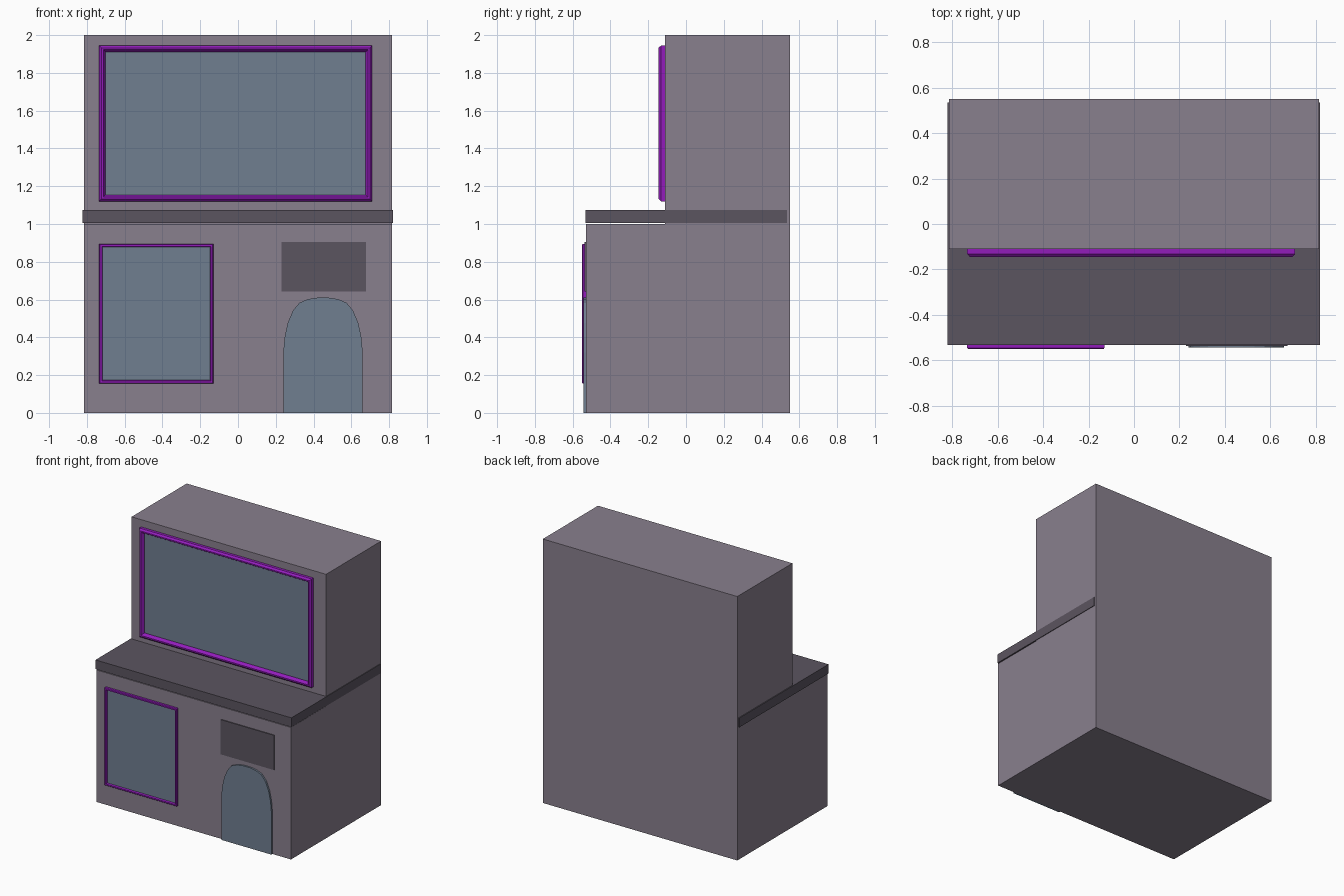
import bpy, bmesh

if "Cube" in bpy.data.objects:
    bpy.data.objects.remove(bpy.data.objects["Cube"])


def material(name, rgb):
    m = bpy.data.materials.new(name)
    m.diffuse_color = (*rgb, 1)
    m.use_nodes = True
    m.node_tree.nodes["Principled BSDF"].inputs["Base Color"].default_value = m.diffuse_color
    return m


WALL = material("wall_grey", (0.25, 0.215, 0.27))
DARK = material("dark_grey", (0.105, 0.09, 0.117))
GLASS = material("blue_glass", (0.16, 0.21, 0.28))
PURPLE = material("purple_trim", (0.29, 0.012, 0.5))


def finish(name, bm, mat):
    bmesh.ops.recalc_face_normals(bm, faces=bm.faces)
    mesh = bpy.data.meshes.new(name)
    bm.to_mesh(mesh)
    bm.free()
    mesh.materials.append(mat)
    ob = bpy.data.objects.new(name, mesh)
    bpy.context.collection.objects.link(ob)
    return ob


def extrude_outline(name, outline, y0, y1, mat):
    """Solid from an x/z outline, running from y0 to y1."""
    bm = bmesh.new()
    face = bm.faces.new([bm.verts.new((x, y0, z)) for x, z in outline])
    new = bmesh.ops.extrude_face_region(bm, geom=[face])["geom"]
    verts = [v for v in new if isinstance(v, bmesh.types.BMVert)]
    bmesh.ops.translate(bm, verts=verts, vec=(0, y1 - y0, 0))
    return finish(name, bm, mat)


def rect(x0, x1, z0, z1):
    return [(x0, z0), (x1, z0), (x1, z1), (x0, z1)]


def box(name, x0, x1, y0, y1, z0, z1, mat):
    return extrude_outline(name, rect(x0, x1, z0, z1), y0, y1, mat)


def window_frame(name, x0, x1, z0, z1, profile):
    """Mitred frame; profile gives (inset, y) around the moulding section."""
    bm = bmesh.new()
    rings = [[bm.verts.new((x, y, z)) for x, z in rect(x0 + i, x1 - i, z0 + i, z1 - i)]
             for i, y in profile]
    for a, b in zip(rings, rings[1:] + rings[:1]):
        for k in range(4):
            n = (k + 1) % 4
            bm.faces.new((a[k], a[n], b[n], b[k]))
    return finish(name, bm, PURPLE)


# Building volumes and the ledge between the storeys
box("lower_storey", -0.815, 0.815, -0.53, 0.55, 0, 1.0, WALL)
box("upper_storey", -0.815, 0.815, -0.11, 0.55, 1.0, 2.0, WALL)
box("ledge", -0.822, 0.82, -0.532, 0.535, 1.005, 1.075, DARK)

# Upper window with stepped moulding
window_frame("upper_window_frame", -0.735, 0.71, 1.12, 1.945,
             [(0, -0.11), (0, -0.132), (0.012, -0.145), (0.022, -0.145),
              (0.034, -0.125), (0.034, -0.11)])
box("upper_window_glass", -0.703, 0.678, -0.118, -0.105, 1.15, 1.915, GLASS)

# Lower window with a thin trim
window_frame("lower_window_frame", -0.735, -0.13, 0.155, 0.895,
             [(0, -0.53), (0, -0.546), (0.004, -0.551), (0.014, -0.551),
              (0.018, -0.54), (0.018, -0.53)])
box("lower_window_glass", -0.719, -0.146, -0.538, -0.525, 0.171, 0.879, GLASS)

# Blank sign board above the door
box("sign_board", 0.23, 0.677, -0.537, -0.525, 0.643, 0.906, DARK)

# Arched door, half outline mirrored about its centre line
centre = 0.45
half = [(0.21, 0), (0.21, 0.32), (0.203, 0.40), (0.187, 0.475), (0.16, 0.54),
        (0.125, 0.583), (0.08, 0.602), (0.03, 0.61)]
outline = [(centre + x, z) for x, z in half] + [(centre - x, z) for x, z in reversed(half)]
extrude_outline("arched_door", outline, -0.543, -0.525, GLASS)
